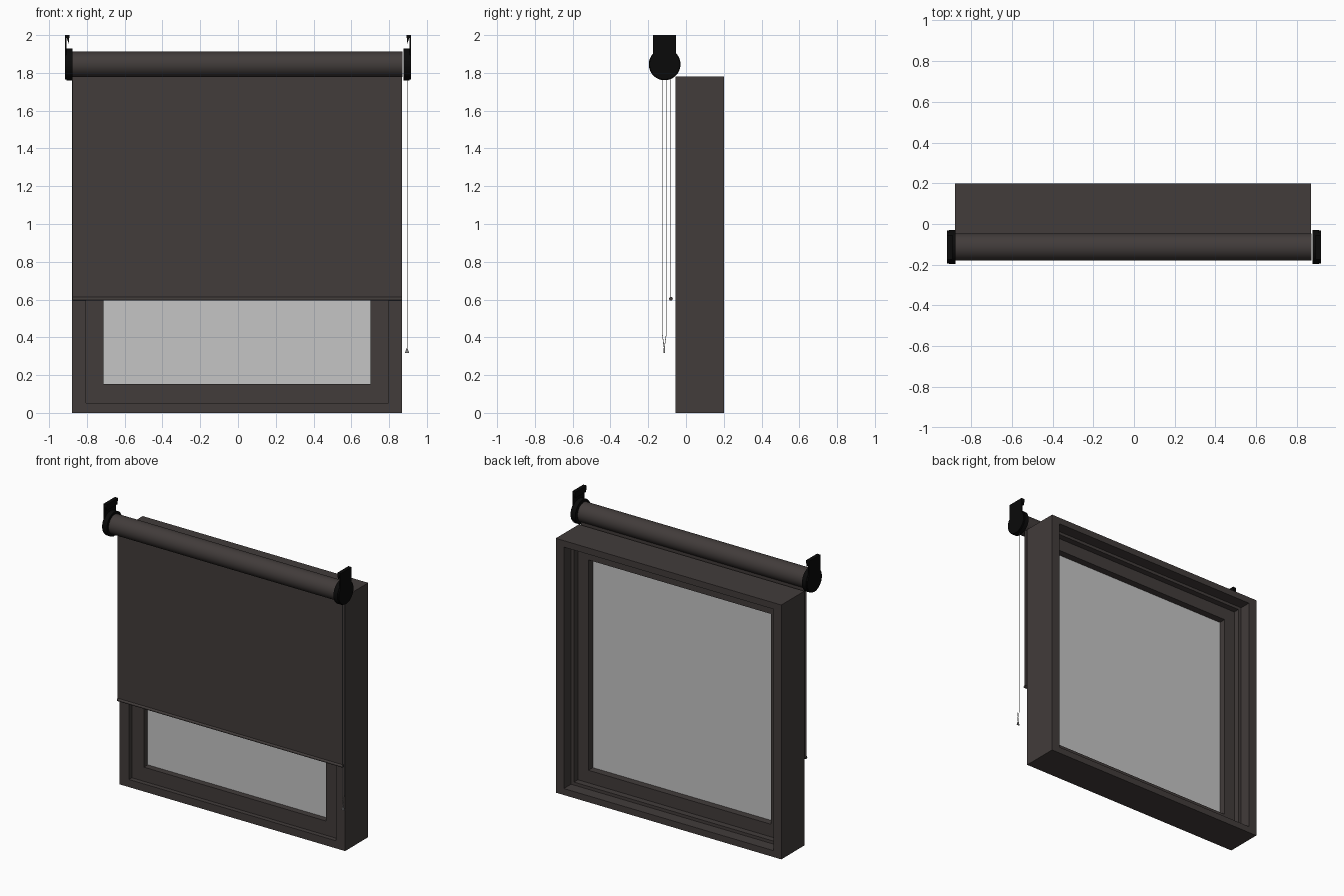
import bpy, bmesh, math
from mathutils import Vector

if "Cube" in bpy.data.objects:
    bpy.data.objects.remove(bpy.data.objects["Cube"])

def mat(name, r, g, b):
    m = bpy.data.materials.new(name)
    m.diffuse_color = (r, g, b, 1)
    m.use_nodes = True
    m.node_tree.nodes["Principled BSDF"].inputs["Base Color"].default_value = m.diffuse_color
    return m

BROWN = mat("dark brown", 0.054, 0.045, 0.043)
BLACK = mat("black", 0.003, 0.003, 0.003)
GLASS = mat("grey glass", 0.56, 0.56, 0.56)
CHAIN = mat("chain grey", 0.25, 0.25, 0.25)

CX = -0.005                       # window centre
HW, H = 0.873, 1.78               # window half width and height

def finish(bm, name, material):
    bmesh.ops.recalc_face_normals(bm, faces=bm.faces)
    me = bpy.data.meshes.new(name)
    bm.to_mesh(me)
    bm.free()
    ob = bpy.data.objects.new(name, me)
    bpy.context.collection.objects.link(ob)
    me.materials.append(material)
    return ob

def ring_frame(name, section, material):
    """Sweep a closed (side inset, end inset, y) section round the window."""
    bm = bmesh.new()
    loops = []
    for ix, iz, y in section:
        x0, x1, z0, z1 = CX - HW + ix, CX + HW - ix, iz, H - iz
        loops.append([bm.verts.new(p) for p in
                      ((x0, y, z0), (x1, y, z0), (x1, y, z1), (x0, y, z1))])
    for a, b in zip(loops, loops[1:] + loops[:1]):
        for i in range(4):
            j = (i + 1) % 4
            bm.faces.new((a[i], a[j], b[j], b[i]))
    return finish(bm, name, material)

def box(name, lo, hi, material):
    bm = bmesh.new()
    bmesh.ops.create_cube(bm, size=1)
    for v in bm.verts:
        v.co = [lo[i] + (v.co[i] + 0.5) * (hi[i] - lo[i]) for i in range(3)]
    return finish(bm, name, material)

def rod(name, a, b, r, material, sides=48):
    """Cylinder between two points."""
    a, b = Vector(a), Vector(b)
    bm = bmesh.new()
    bmesh.ops.create_cone(bm, cap_ends=True, segments=sides, radius1=r, radius2=r,
                          depth=(b - a).length)
    q = (b - a).to_track_quat('Z', 'Y')
    for v in bm.verts:
        v.co = q @ v.co + (a + b) / 2
    ob = finish(bm, name, material)
    bpy.ops.object.select_all(action='DESELECT')
    ob.select_set(True)
    bpy.context.view_layer.objects.active = ob
    bpy.ops.object.shade_smooth_by_angle(angle=math.radians(35))
    return ob

def prism(name, pts, offset, material):
    """Extrude a polygon by an offset vector."""
    bm = bmesh.new()
    f = bm.faces.new([bm.verts.new(p) for p in pts])
    new = bmesh.ops.extrude_face_region(bm, geom=[f])["geom"]
    bmesh.ops.translate(bm, vec=offset,
                        verts=[v for v in new if isinstance(v, bmesh.types.BMVert)])
    return finish(bm, name, material)

# Window: stepped outer frame, sash and pane
ring_frame("window_frame", [
    (0, 0, -0.055), (0.072, 0.053, -0.055), (0.072, 0.053, -0.02),
    (0.085, 0.066, -0.02), (0.085, 0.066, 0.12), (0.062, 0.045, 0.12),
    (0.062, 0.045, 0.2), (0, 0, 0.2)], BROWN)
ring_frame("window_sash", [
    (0.075, 0.055, -0.026), (0.167, 0.154, -0.026),
    (0.167, 0.154, 0.077), (0.075, 0.055, 0.077)], BROWN)
box("window_pane", (CX - 0.71, 0.017, 0.15), (CX + 0.71, 0.028, H - 0.15), GLASS)

# Blind: fabric roll, hanging sheet and hem bar
RY, RZ = -0.113, 1.845
rod("fabric_roll", (-0.876, RY, RZ), (0.872, RY, RZ), 0.067, BROWN, 64)
box("fabric_sheet", (-0.876, -0.081, 0.6), (0.868, -0.0795, 1.82), BROWN)
rod("hem_bar", (-0.876, -0.08, 0.604), (0.868, -0.08, 0.604), 0.01, BROWN, 16)

# Brackets: round cover plus hooked wall plate on each end
for s, side in ((-1, "left"), (1, "right")):
    rod(side + "_bracket_cover", (s * 0.877, RY, RZ), (s * 0.908, RY, RZ), 0.084, BLACK)
    rod(side + "_bracket_cap", (s * 0.90, RY, RZ), (s * 0.917, RY, RZ), 0.08, BLACK)
    profile = [(0.917, 1.85), (0.917, 2.0), (0.892, 2.0), (0.896, 1.955),
               (0.907, 1.985), (0.909, 1.85)]
    prism(side + "_bracket_plate", [(s * x, -0.175, z) for x, z in profile],
          (0, 0.122, 0), BLACK)

# Pull chain: two strands meeting at a small weight
X = 0.895
for y, n in ((-0.126, "front"), (-0.104, "back")):
    rod(n + "_chain", (X, y, 1.82), (X, y, 0.42), 0.0015, CHAIN, 6)
    rod(n + "_chain_end", (X, y, 0.42), (X, -0.115, 0.34), 0.0015, CHAIN, 6)
prism("chain_weight", [(X - 0.011, -0.118, 0.318), (X + 0.011, -0.118, 0.318),
                       (X + 0.002, -0.118, 0.344), (X - 0.002, -0.118, 0.344)],
      (0, 0.006, 0), CHAIN)
